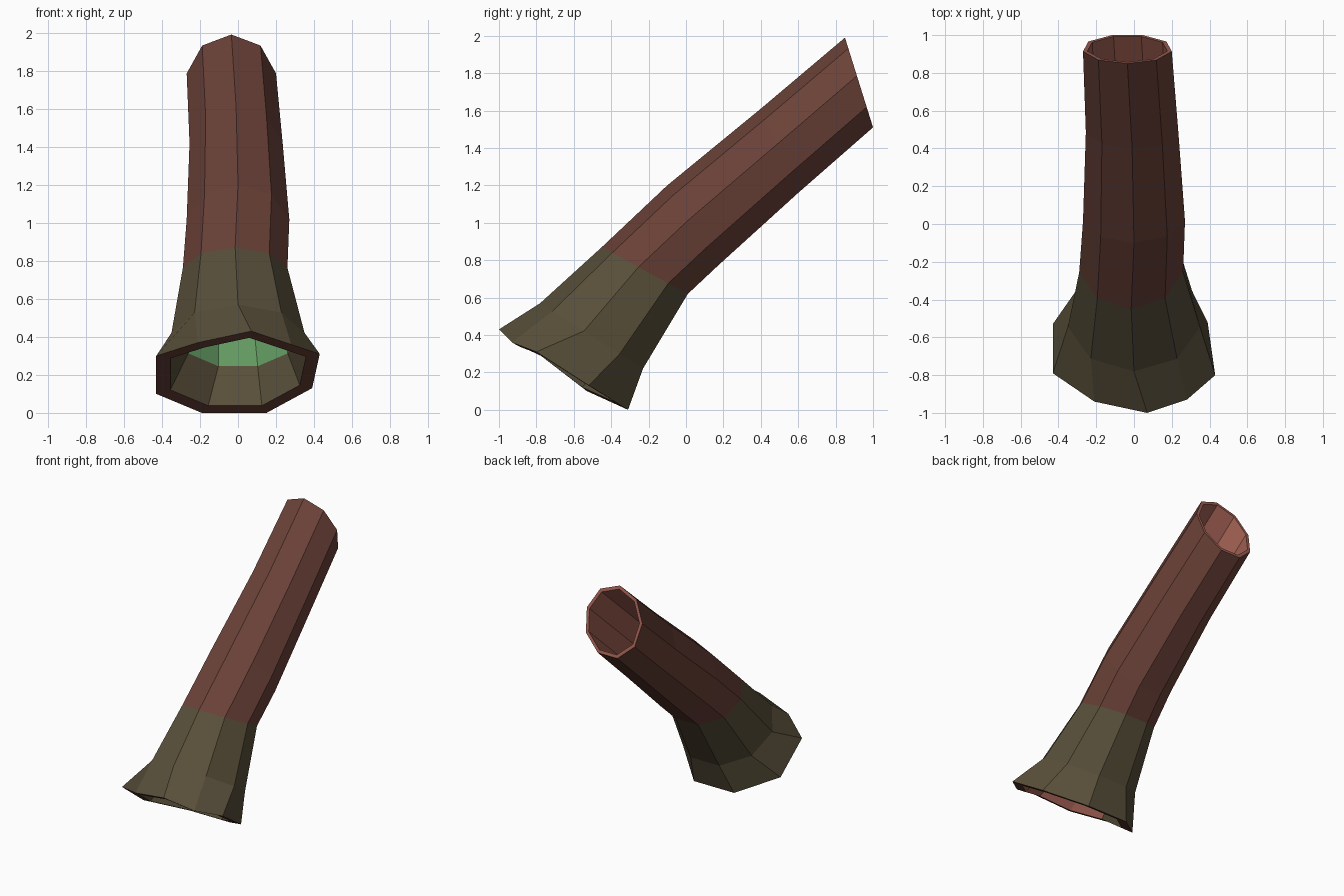
import bpy, bmesh, math
from mathutils import Vector

if "Cube" in bpy.data.objects:
    bpy.data.objects.remove(bpy.data.objects["Cube"])

N = 9  # sides of the trunk


def material(name, rgb):
    m = bpy.data.materials.new(name)
    m.diffuse_color = (*rgb, 1)
    m.use_nodes = True
    m.node_tree.nodes["Principled BSDF"].inputs["Base Color"].default_value = m.diffuse_color
    return m


mats = [
    material("bark_brown", (0.145, 0.053, 0.039)),
    material("olive_moss", (0.098, 0.078, 0.042)),
    material("inner_wood", (0.36, 0.118, 0.088)),
    material("green_moss", (0.12, 0.32, 0.115)),
]
BARK, OLIVE, WOOD, GREEN = range(4)


def ring(upper, lower, xmin, xmax):
    """Cross-section between an upper and a lower (y, z) point."""
    low = math.cos(math.radians(160))
    pts = []
    for i in range(N):
        a = 2 * math.pi * i / N
        s = (math.cos(a) - low) / (1 - low)
        y = lower[0] + (upper[0] - lower[0]) * s
        z = lower[1] + (upper[1] - lower[1]) * s
        x = (xmin + xmax) / 2 + (xmax - xmin) / 2 * math.sin(a) / 0.985
        pts.append(Vector((x, y, z)))
    return pts


# Flared root end, then sections up the leaning trunk
sections = [
    [Vector(p) for p in (
        (0.07, -1, 0.43), (0.28, -0.93, 0.36), (0.43, -0.80, 0.31),
        (0.39, -0.52, 0.13), (0.15, -0.31, 0), (-0.19, -0.31, 0),
        (-0.43, -0.53, 0.10), (-0.43, -0.79, 0.30), (-0.21, -0.94, 0.37))],
    ring((-0.78, 0.57), (-0.23, 0.22), -0.35, 0.35),
    ring((-0.45, 0.87), (0.01, 0.62), -0.29, 0.26),
    ring((-0.10, 1.20), (0.17, 0.77), -0.27, 0.27),
    ring((0.40, 1.61), (0.60, 1.16), -0.255, 0.235),
    ring((0.85, 1.99), (1.0, 1.51), -0.27, 0.20),
]
wall = [0.83, 0.85, 0.86, 0.87, 0.88, 0.90]

bm = bmesh.new()
outer, inner = [], []
for pts, k in zip(sections, wall):
    c = sum(pts, Vector()) / N
    outer.append([bm.verts.new(p) for p in pts])
    inner.append([bm.verts.new(c + (p - c) * k) for p in pts])


def band(a, b, colour):
    """Quads between two loops; colour is a rule on the segment index."""
    for i in range(N):
        j = (i + 1) % N
        f = bm.faces.new((a[i], a[j], b[j], b[i]))
        f.material_index = colour(i)


def inside_colour(level):
    floor = {0: OLIVE, 1: GREEN}.get(level, WOOD)
    return lambda i: floor if 2 <= i <= 6 else WOOD


for n in range(len(sections) - 1):
    band(outer[n], outer[n + 1], lambda i: OLIVE if n < 2 else BARK)
    band(inner[n], inner[n + 1], inside_colour(n))

# Cut rims at the root end and the top
band(outer[0], inner[0], lambda i: BARK)
band(outer[-1], inner[-1], lambda i: WOOD)

bmesh.ops.recalc_face_normals(bm, faces=bm.faces[:])
mesh = bpy.data.meshes.new("hollow_log")
bm.to_mesh(mesh)
bm.free()
for m in mats:
    mesh.materials.append(m)
log = bpy.data.objects.new("hollow_log", mesh)
bpy.context.collection.objects.link(log)
